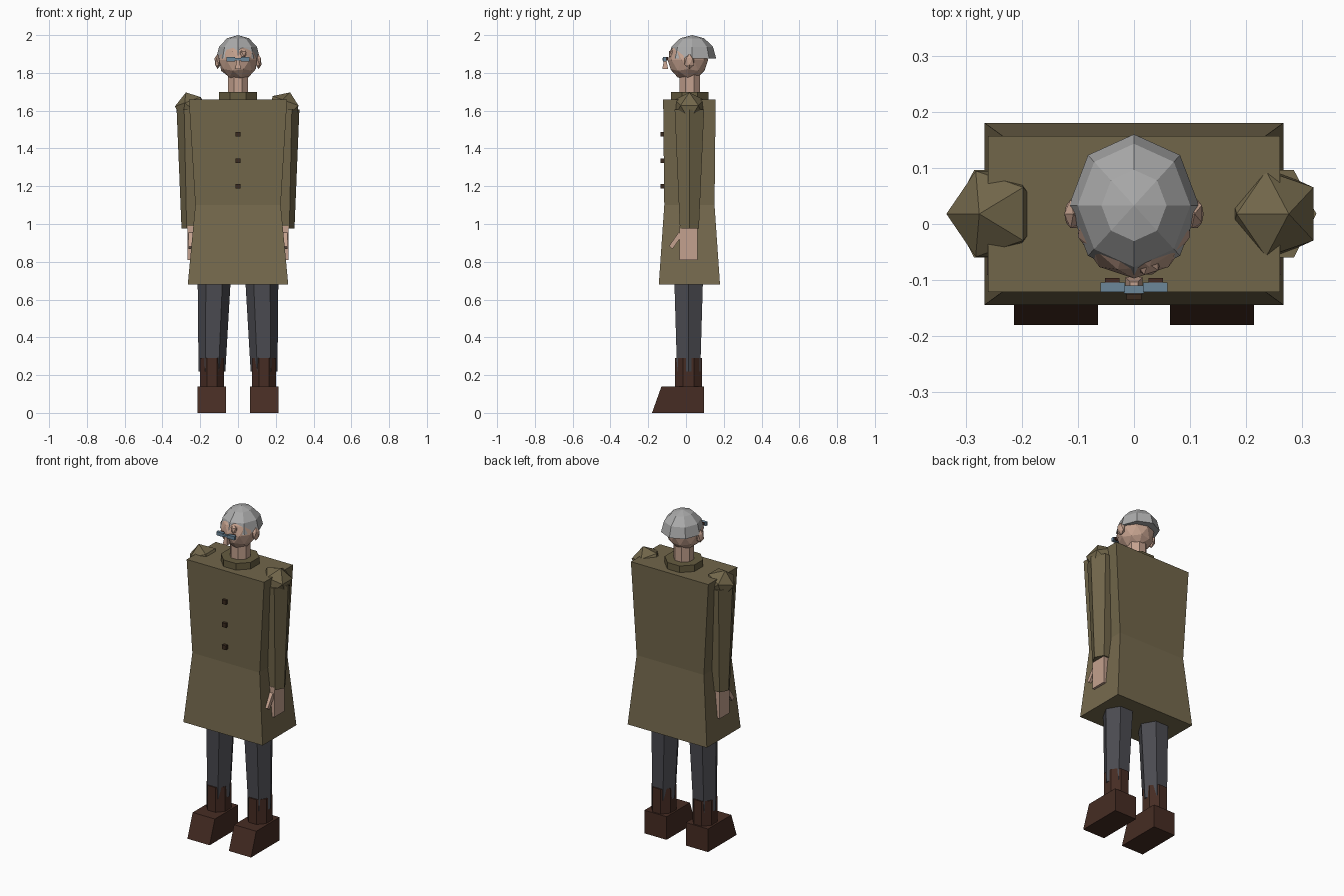
import bpy, bmesh, math
from mathutils import Matrix, Vector

if "Cube" in bpy.data.objects:
    bpy.data.objects.remove(bpy.data.objects["Cube"])


def material(name, hexcol):
    m = bpy.data.materials.new(name)
    lin = []
    for i in (0, 2, 4):
        c = int(hexcol[i:i + 2], 16) / 255
        lin.append(c / 12.92 if c <= 0.04045 else ((c + 0.055) / 1.055) ** 2.4)
    m.diffuse_color = (*lin, 1)
    m.use_nodes = True
    m.node_tree.nodes["Principled BSDF"].inputs["Base Color"].default_value = m.diffuse_color
    return m


COAT = material("olive_coat", "71664A")
SKIRT = material("olive_coat_skirt", "766A4E")
TRIM = material("dark_olive", "665C40")
SKIN = material("skin", "C4A18E")
HAIR = material("grey_hair", "AAAAAA")
TROUSER = material("charcoal_cloth", "4B4B51")
LEATHER = material("brown_leather", "462C23")
BUTTON = material("dark_button", "3A2A1E")
GLASS = material("blue_glass", "6C879A")


def finish(name, bm, *mats):
    bmesh.ops.recalc_face_normals(bm, faces=bm.faces[:])
    me = bpy.data.meshes.new(name)
    bm.to_mesh(me)
    bm.free()
    for m in mats:
        me.materials.append(m)
    ob = bpy.data.objects.new(name, me)
    bpy.context.collection.objects.link(ob)
    return ob


def loft(name, rings, n, mat, phase=0.0):
    """Closed n-sided column through rings of (z, cx, cy, rx, ry)."""
    bm = bmesh.new()
    loops = []
    for z, cx, cy, rx, ry in rings:
        angles = [phase + 2 * math.pi * i / n for i in range(n)]
        loops.append([bm.verts.new((cx + rx * math.cos(a), cy + ry * math.sin(a), z)) for a in angles])
    for a, b in zip(loops, loops[1:]):
        for i in range(n):
            bm.faces.new((a[i], a[(i + 1) % n], b[(i + 1) % n], b[i]))
    bm.faces.new(loops[0])
    bm.faces.new(loops[-1])
    return finish(name, bm, mat)


def box(name, loc, size, mat, rot=(0, 'X')):
    bm = bmesh.new()
    bmesh.ops.create_cube(bm, size=1, matrix=Matrix.Translation(loc)
                          @ Matrix.Rotation(rot[0], 4, rot[1]) @ Matrix.Diagonal((*size, 1)))
    return finish(name, bm, mat)


def ico(name, loc, size, mat, sub=1, tilt=0.0):
    bm = bmesh.new()
    bmesh.ops.create_icosphere(bm, subdivisions=sub, radius=1, matrix=Matrix.Translation(loc)
                               @ Matrix.Rotation(tilt, 4, 'Y') @ Matrix.Rotation(math.pi, 4, 'Z')
                               @ Matrix.Diagonal((*size, 1)))
    return finish(name, bm, mat)


# Coat: four-sided body pinched at the waist, skirt in its own shade
R2 = math.sqrt(2)
coat = loft("coat", [(0.68, 0, 0.018, 0.266 * R2, 0.162 * R2),
                     (1.10, 0, 0.018, 0.226 * R2, 0.133 * R2),
                     (1.66, 0, 0.018, 0.260 * R2, 0.139 * R2)], 4, COAT, math.pi / 4)
coat.data.materials.append(SKIRT)
for p in coat.data.polygons:
    p.material_index = 1 if p.center.z < 1.0 else 0

for i, z in enumerate((1.2, 1.335, 1.475)):
    box(f"button_{i + 1}", (0, -0.122, z), (0.026, 0.026, 0.026), BUTTON)

# Collar and neck
s8 = math.pi / 8
loft("collar", [(1.64, 0, 0.02, 0.108, 0.108), (1.70, 0, 0.02, 0.108, 0.108)], 8, TRIM, s8)
loft("neck", [(1.68, 0, 0.02, 0.058, 0.058), (1.80, 0, 0.02, 0.058, 0.058)], 8, SKIN, s8)

# Head with hair dome
ico("head", (0, 0.01, 1.868), (0.105, 0.107, 0.108), SKIN, sub=2)
dome = [(1.875 + 0.125 * math.sin(t), 0, 0.033, 0.116 * math.cos(t), 0.127 * math.cos(t))
        for t in (0, math.pi / 6, math.pi / 3, math.pi / 2 - 0.002)]
loft("hair", dome, 8, HAIR)
ico("brow_bump", (0.025, -0.07, 1.9), (0.025, 0.024, 0.03), SKIN)

# Nose: small pyramid
bm = bmesh.new()
bmesh.ops.create_cone(bm, segments=4, radius1=0.022, radius2=0.01, depth=0.045, cap_ends=True,
                      matrix=Matrix.Translation((0, -0.11, 1.842)) @ Matrix.Rotation(math.pi / 4, 4, 'Z'))
finish("nose", bm, SKIN)

# Spectacles
box("spectacle_bridge", (0, -0.117, 1.872), (0.036, 0.014, 0.012), GLASS)

for side, s in (("right", 1), ("left", -1)):
    # Face details
    ico(f"ear_{side}", (s * 0.108, 0.018, 1.86), (0.018, 0.03, 0.04), SKIN)
    box(f"spectacle_lens_{side}", (s * 0.038, -0.113, 1.872), (0.044, 0.017, 0.022), GLASS)
    box(f"eye_{side}", (s * 0.039, -0.101, 1.874), (0.026, 0.009, 0.018), LEATHER)

    # Sleeve, shoulder and hand
    loft(f"sleeve_{side}", [(0.975, s * 0.245, 0.018, 0.054, 0.058),
                            (1.605, s * 0.245, 0.018, 0.08, 0.09)], 6, COAT)
    ico(f"shoulder_{side}", (s * 0.245, 0.018, 1.612), (0.09, 0.09, 0.09), COAT,
        tilt=s * math.radians(20))
    box(f"hand_{side}", (s * 0.244, 0.013, 0.90), (0.048, 0.096, 0.18), SKIN)
    box(f"thumb_{side}", (s * 0.25, -0.055, 0.912), (0.024, 0.024, 0.09), SKIN,
        rot=(math.radians(-35), 'X'))

    # Trouser leg tapering into the boot shaft
    loft(f"trouser_leg_{side}", [(0.22, s * 0.138, 0.014, 0.071, 0.071),
                                 (0.75, s * 0.125, 0.014, 0.089, 0.089)], 6, TROUSER)
    loft(f"boot_shaft_{side}", [(0.10, s * 0.138, 0.014, 0.068, 0.077),
                                (0.29, s * 0.138, 0.014, 0.068, 0.077)], 8, LEATHER, s8)

    # Boot foot: box with sloped toe
    foot = box(f"boot_foot_{side}", (s * 0.139, -0.043, 0.07), (0.149, 0.274, 0.14), LEATHER)
    for v in foot.data.vertices:
        if v.co.y < -0.1 and v.co.z > 0.1:
            v.co.y += 0.05
